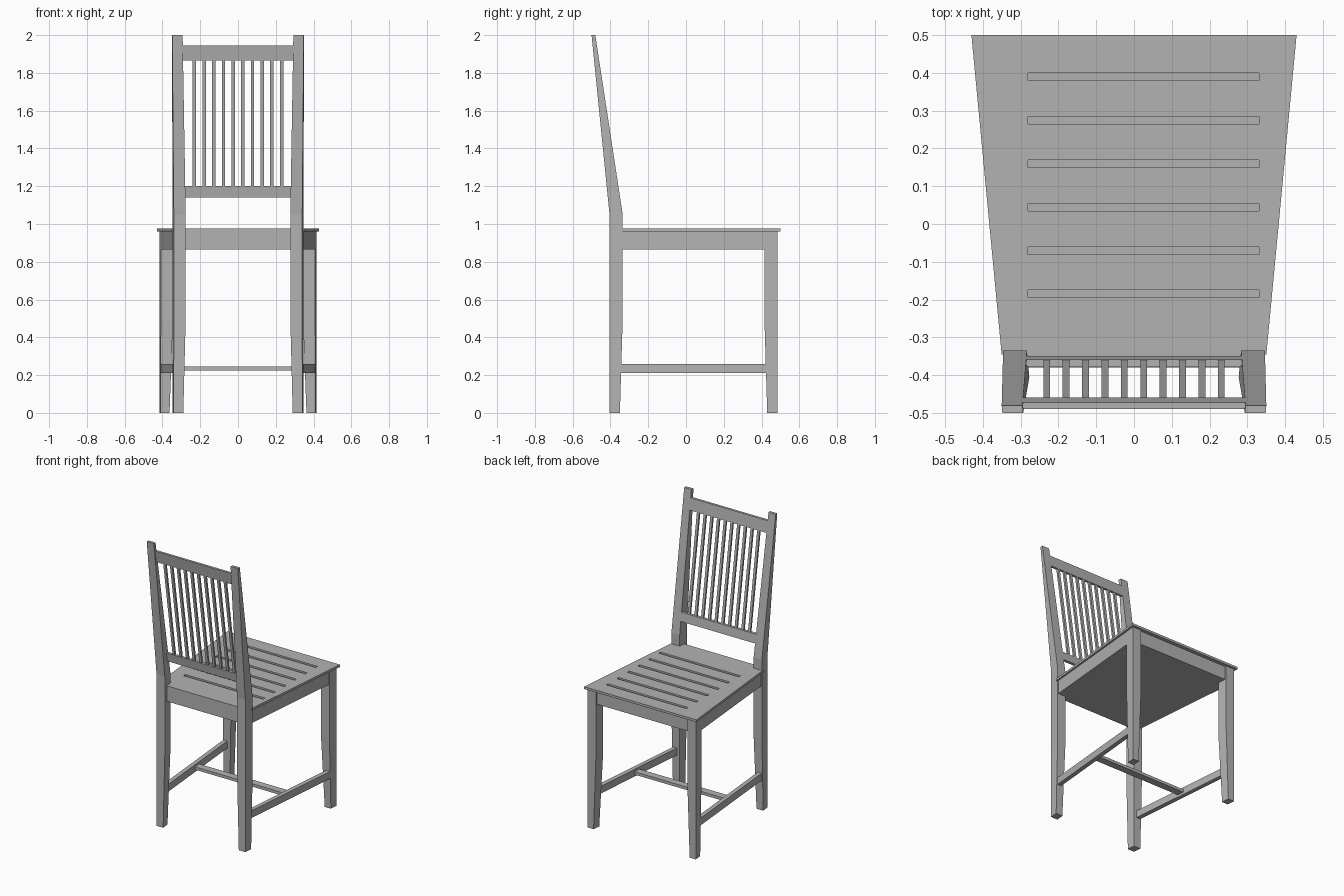
import bpy, bmesh
from mathutils import Vector

cube = bpy.data.objects.get("Cube")
if cube:
    bpy.data.objects.remove(cube, do_unlink=True)

grey = bpy.data.materials.new("painted grey wood")
grey.use_nodes = True
colour = (0.45, 0.45, 0.45, 1)
grey.diffuse_color = colour
grey.node_tree.nodes["Principled BSDF"].inputs["Base Color"].default_value = colour

SPLAY = 0.09  # sideways widening of the seat per unit of depth


def loft(name, rings):
    """Solid through equal rings of points, with flat end caps."""
    bm = bmesh.new()
    loops = [[bm.verts.new(p) for p in ring] for ring in rings]
    n = len(loops[0])
    for a, b in zip(loops, loops[1:]):
        for i in range(n):
            j = (i + 1) % n
            bm.faces.new((a[i], a[j], b[j], b[i]))
    bm.faces.new(loops[0][::-1])
    bm.faces.new(loops[-1])
    bmesh.ops.recalc_face_normals(bm, faces=bm.faces)
    mesh = bpy.data.meshes.new(name)
    bm.to_mesh(mesh)
    bm.free()
    mesh.materials.append(grey)
    obj = bpy.data.objects.new(name, mesh)
    bpy.context.collection.objects.link(obj)
    return obj


def slab(name, outline, z0, z1):
    return loft(name, [[(x, y, z) for x, y in outline] for z in (z0, z1)])


def rect(x0, x1, y0, y1):
    return [(x0, y0), (x1, y0), (x1, y1), (x0, y1)]


def leg(name, side, levels):
    """Square leg; each level is z, inner x, outer x, back y, front y."""
    rings = []
    for z, x0, x1, y0, y1 in levels:
        mid = (y0 + y1) / 2
        rings.append([(side * (x + SPLAY * (y - mid)), y, z)
                      for x, y in rect(x0, x1, y0, y1)])
    return loft(name, rings)


def edge(y):
    """Half width of the frame at depth y."""
    return 0.34 + SPLAY * (y + 0.335)


# Legs, back posts and side stretchers
for side, label in ((1, "left"), (-1, "right")):
    leg(label + "_front_leg", side, [
        (0, 0.365, 0.412, 0.43, 0.485),
        (0.5, 0.347, 0.412, 0.415, 0.485),
        (0.96, 0.347, 0.412, 0.415, 0.485)])
    leg(label + "_back_post", side, [
        (0, 0.292, 0.343, -0.405, -0.35),
        (0.5, 0.28, 0.343, -0.405, -0.335),
        (1.05, 0.28, 0.343, -0.405, -0.335),
        (2, 0.294, 0.349, -0.5, -0.48)])
    y0, y1 = -0.36, 0.43
    slab(label + "_side_stretcher",
         [(side * edge(y0), y0), (side * edge(y1), y1),
          (side * (edge(y1) - 0.03), y1), (side * (edge(y0) - 0.03), y0)], 0.21, 0.26)

slab("cross_stretcher", rect(-0.355, 0.355, 0.02, 0.07), 0.225, 0.245)

# Seat frame, closed underneath
fy, by = 0.475, -0.375
slab("seat_frame", [(-edge(-0.34), -0.34), (-0.3, -0.34), (-0.3, by), (0.3, by), (0.3, -0.34),
                    (edge(-0.34), -0.34), (edge(fy), fy), (-edge(fy), fy)], 0.865, 0.96)

# Seat panel fitted around the posts, with slots cut through it
seat = slab("seat_panel", [(-0.35, -0.345), (-0.285, -0.345), (-0.285, -0.38), (0.285, -0.38),
                           (0.285, -0.345), (0.35, -0.345), (0.43, 0.5), (-0.43, 0.5)], 0.959, 0.975)
for i in range(6):
    y = -0.185 + 0.1148 * i
    cutter = slab("slot_cutter", rect(-0.28, 0.33, y - 0.01, y + 0.01), 0.9, 1)
    cutter.hide_render = True
    mod = seat.modifiers.new("slot", "BOOLEAN")
    mod.operation = "DIFFERENCE"
    mod.solver = "EXACT"
    mod.object = cutter
    bpy.context.view_layer.objects.active = seat
    bpy.ops.object.modifier_apply(modifier=mod.name)
    bpy.data.objects.remove(cutter, do_unlink=True)


# Backrest parts follow the slope of the posts' front faces
def lean(z):
    return -0.335 - 0.145 * (z - 1.05) / 0.95


def back_part(name, x0, x1, z0, z1, inset, depth):
    return loft(name, [[(x, y, z) for x, y in
                        rect(x0, x1, lean(z) - inset - depth, lean(z) - inset)]
                       for z in (z0, z1)])


back_part("lower_back_rail", -0.3, 0.3, 1.14, 1.2, 0, 0.02)
back_part("top_back_rail", -0.31, 0.31, 1.865, 1.945, 0, 0.017)
for i in range(10):
    x = (i - 4.5) * 0.0513
    back_part("back_slat", x - 0.009, x + 0.009, 1.19, 1.875, 0.002, 0.013)
